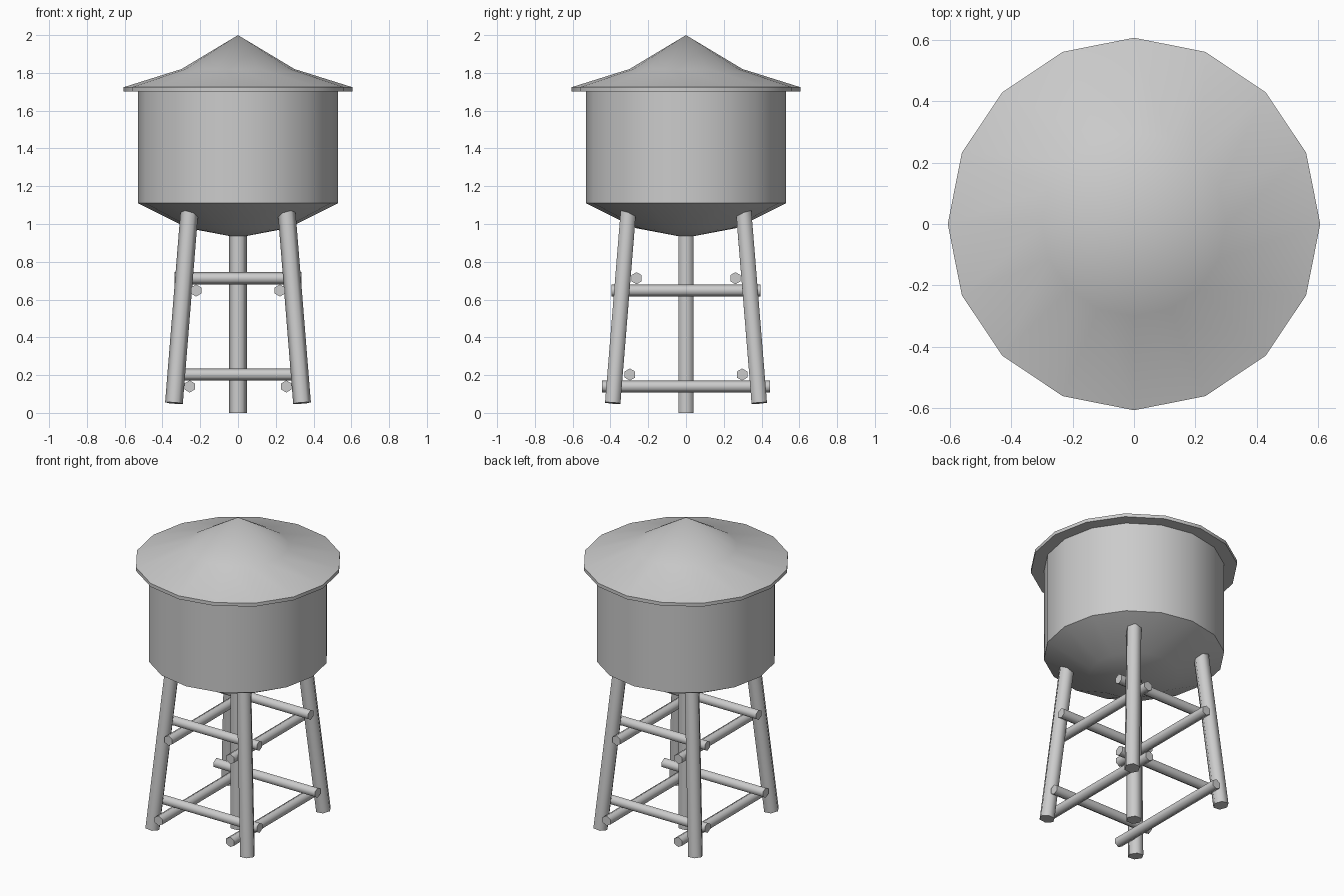
import bpy, bmesh, math
from mathutils import Vector, Matrix

if "Cube" in bpy.data.objects:
    bpy.data.objects.remove(bpy.data.objects["Cube"])


def finish(bm, name, angle):
    bmesh.ops.recalc_face_normals(bm, faces=bm.faces)
    mesh = bpy.data.meshes.new(name)
    bm.to_mesh(mesh)
    bm.free()
    obj = bpy.data.objects.new(name, mesh)
    bpy.context.collection.objects.link(obj)
    bpy.ops.object.select_all(action='DESELECT')
    obj.select_set(True)
    bpy.context.view_layer.objects.active = obj
    bpy.ops.object.shade_smooth_by_angle(angle=math.radians(angle))
    return obj


def lathe(name, profile, sides=16):
    """Spin an (r, z) profile around z."""
    bm = bmesh.new()
    verts = [bm.verts.new((r, 0, z)) for r, z in profile]
    edges = [bm.edges.new(pair) for pair in zip(verts, verts[1:])]
    bmesh.ops.spin(bm, geom=verts + edges, cent=(0, 0, 0), axis=(0, 0, 1),
                   angle=math.tau, steps=sides, use_merge=True)
    bmesh.ops.remove_doubles(bm, verts=bm.verts, dist=1e-4)
    return finish(bm, name, 40)


def rod(name, start, end, radius, spin=0):
    """Six-sided rod between two points."""
    a, b = Vector(start), Vector(end)
    d = b - a
    turn = Vector((0, 0, 1)).rotation_difference(d).to_matrix().to_4x4()
    matrix = (Matrix.Translation((a + b) / 2) @ turn
              @ Matrix.Rotation(math.radians(spin), 4, 'Z')
              @ Matrix.Rotation(math.radians(90), 4, 'Z'))
    bm = bmesh.new()
    bmesh.ops.create_cone(bm, cap_ends=True, segments=6, radius1=radius,
                          radius2=radius, depth=d.length, matrix=matrix)
    return finish(bm, name, 65)


# Tank with dished bottom
lathe("tank", [(0, 0.928), (0.265, 0.978), (0.53, 1.11), (0.53, 1.71)])

# Flared roof with thin rim and flat underside
lathe("roof", [(0, 2.0), (0.30, 1.82), (0.606, 1.724), (0.606, 1.702), (0, 1.702)])

# Central pipe
rod("center_pipe", (0, 0, 0), (0, 0, 0.95), 0.047)

# Four splayed legs
for sx, side in ((-1, "left"), (1, "right")):
    for sy, face in ((-1, "front"), (1, "back")):
        rod(f"{face}_{side}_leg", (sx * 0.339, sy * 0.388, 0.052),
            (sx * 0.257, sy * 0.305, 1.07), 0.047)

# Two tiers of cross beams inside the legs
for tier, zx, y, hx, zy, x, hy in (
        ("upper", 0.713, 0.262, 0.337, 0.648, 0.222, 0.395),
        ("lower", 0.203, 0.297, 0.362, 0.14, 0.256, 0.446)):
    for s, face, side in ((-1, "front", "left"), (1, "back", "right")):
        rod(f"{tier}_{face}_beam", (-hx, s * y, zx), (hx, s * y, zx), 0.032)
        rod(f"{tier}_{side}_beam", (s * x, -hy, zy), (s * x, hy, zy), 0.032, 90)
# Orient the pipe and legs so their corners point along x
for obj in bpy.data.objects:
    if obj.name.endswith(("_leg", "_pipe")):
        me = obj.data
        low = min(v.co.z for v in me.vertices)
        tip = max((v.co for v in me.vertices), key=lambda c: c.x)
